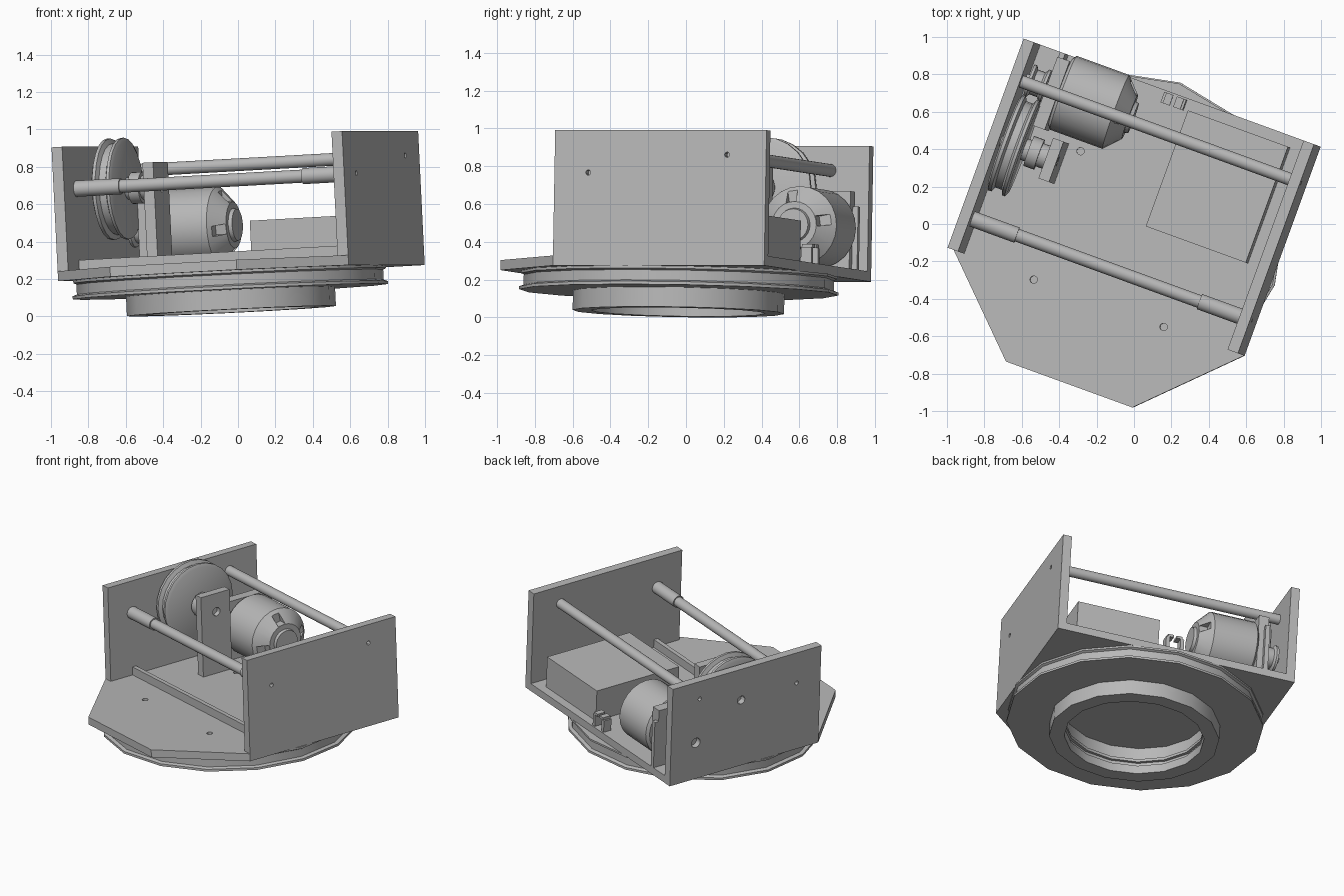
import bpy, bmesh
from math import cos, sin, pi, radians
from mathutils import Matrix, Vector

cube = bpy.data.objects.get("Cube")
if cube:
    bpy.data.objects.remove(cube, do_unlink=True)

# The whole mechanism is turned on the ground and tilted slightly
FRAME = Matrix.Rotation(radians(-20), 4, 'Z') @ Matrix.Rotation(radians(-3), 4, 'Y')

grey = bpy.data.materials.new("plain grey")
grey.use_nodes = True
GREY = (0.48, 0.48, 0.48, 1)
grey.diffuse_color = GREY
grey.node_tree.nodes["Principled BSDF"].inputs["Base Color"].default_value = GREY


def finish(name, bm):
    bmesh.ops.recalc_face_normals(bm, faces=bm.faces)
    mesh = bpy.data.meshes.new(name)
    bm.to_mesh(mesh)
    bm.free()
    mesh.materials.append(grey)
    obj = bpy.data.objects.new(name, mesh)
    bpy.context.scene.collection.objects.link(obj)
    obj.matrix_world = FRAME
    return obj


def box(name, x, y, z):
    bm = bmesh.new()
    bmesh.ops.create_cube(bm, size=1)
    for v in bm.verts:
        v.co = [lo + (hi - lo) * (c + 0.5) for (lo, hi), c in zip((x, y, z), v.co)]
    return finish(name, bm)


def prism(name, outline, z0, z1):
    bm = bmesh.new()
    face = bm.faces.new([bm.verts.new((x, y, z0)) for x, y in outline])
    top = bmesh.ops.extrude_face_region(bm, geom=[face])["geom"]
    for v in top:
        if isinstance(v, bmesh.types.BMVert):
            v.co.z = z1
    return finish(name, bm)


def lathe(name, profile, a, b, axis='X', sides=24, closed=False):
    """Turn (position, radius) points about a line along X (at y=a, z=b) or Z (at x=a, y=b)."""
    bm = bmesh.new()
    rings = []
    for p, r in profile:
        ring = []
        for i in range(sides):
            c, s = r * cos(2 * pi * i / sides), r * sin(2 * pi * i / sides)
            ring.append(bm.verts.new((p, a + c, b + s) if axis == 'X' else (a + c, b + s, p)))
        rings.append(ring)
    pairs = list(zip(rings, rings[1:]))
    if closed:
        pairs.append((rings[-1], rings[0]))
    else:
        bm.faces.new(rings[0])
        bm.faces.new(rings[-1])
    for lower, upper in pairs:
        for i in range(sides):
            j = (i + 1) % sides
            bm.faces.new((lower[i], lower[j], upper[j], upper[i]))
    return finish(name, bm)


def cut(obj, cutters):
    for c in cutters:
        c.hide_render = True
        mod = obj.modifiers.new("cut", 'BOOLEAN')
        mod.operation, mod.solver, mod.object = 'DIFFERENCE', 'EXACT', c
    deps = bpy.context.evaluated_depsgraph_get()
    obj.data = bpy.data.meshes.new_from_object(obj.evaluated_get(deps))
    obj.modifiers.clear()
    for c in cutters:
        bpy.data.objects.remove(c, do_unlink=True)


def drill(a, b, r, lo, hi, axis='X'):
    return lathe("drill", [(lo, r), (hi, r)], a, b, axis, 12)


# Main dimensions
CX = -0.0175
LEFT, RIGHT, WALL = -0.845, 0.81, 0.06
FRONT, BACK = -0.46, 0.73
FLOOR, DECK, TOP = 0.233, 0.286, 0.95
IN_L, IN_R = LEFT + WALL, RIGHT - WALL
FRONT_ROD, BACK_ROD = (-0.27, 0.725), (0.51, 0.82)
WHEEL, MOTOR = (0.175, 0.72), (0.53, 0.5)

# Base plate with drilled holes
base = prism("base_plate", [(LEFT, BACK), (RIGHT, BACK), (RIGHT, FRONT),
                            (CX + 0.36, -0.925), (CX - 0.36, -0.925), (LEFT, FRONT)], FLOOR, DECK)
cut(base, [drill(CX + sx * 0.37, y, 0.02, DECK - 0.03, DECK + 0.1, 'Z')
           for sx in (-1, 1) for y in (-0.463, 0.268)])

# Side walls with bolt holes
right_wall = box("left_side_wall", (IN_R, RIGHT), (FRONT, BACK), (FLOOR, TOP))
cut(right_wall, [drill(*p, 0.014, RIGHT - 0.04, RIGHT + 0.1) for p in (FRONT_ROD, BACK_ROD)])
left_wall = box("right_side_wall", (LEFT, IN_L), (FRONT, BACK), (FLOOR, TOP))
cut(left_wall, [drill(*p, r, LEFT - 0.1, LEFT + 0.04)
                for p, r in ((FRONT_ROD, 0.014), (BACK_ROD, 0.014), (WHEEL, 0.03), (MOTOR, 0.035))])

# Turntable ring below the base
lathe("turntable_ring", [(0.03, 0.46), (0.03, 0.56), (0.134, 0.56), (0.134, 0.845), (0.15, 0.845),
                         (0.158, 0.822), (0.212, 0.822), (0.22, 0.838), (FLOOR, 0.838),
                         (FLOOR, 0.48), (0.14, 0.48), (0.14, 0.46), (0.12, 0.46),
                         (0.12, 0.48), (0.09, 0.48), (0.09, 0.46)],
      CX, -0.05, 'Z', 16, closed=True)

# Cross rods and low stiffening bar
lathe("front_rod", [(IN_L, 0.043), (-0.53, 0.043), (-0.53, 0.035), (0.51, 0.035),
                    (0.51, 0.043), (IN_R, 0.043)], *FRONT_ROD)
lathe("back_rod", [(IN_L, 0.034), (IN_R, 0.034)], *BACK_ROD)
box("stiffening_bar", (IN_L, IN_R), (-0.285, -0.255), (DECK, 0.343))

# Electronics box
box("control_box", (0.09, 0.66), (0.01, 0.67), (DECK, 0.508))

# Grooved wheel, hub, shaft and bearing bracket
lathe("grooved_wheel", [(-0.768, 0.25), (-0.758, 0.272), (-0.74, 0.272), (-0.728, 0.245),
                        (-0.69, 0.245), (-0.678, 0.272), (-0.662, 0.272), (-0.652, 0.25)], *WHEEL)
lathe("wheel_hub", [(-0.655, 0.06), (-0.625, 0.06), (-0.625, 0.085), (-0.565, 0.085),
                    (-0.565, 0.065), (-0.52, 0.065)], *WHEEL)
lathe("wheel_shaft", [(IN_L - 0.02, 0.028), (-0.5, 0.028)], *WHEEL, sides=16)
bracket = box("bearing_bracket", (-0.52, -0.46), (0.055, 0.285), (DECK, 0.85))
cut(bracket, [drill(*WHEEL, 0.03, -0.495, -0.4)])

# Motor with slotted end bell
motor = lathe("motor", [(-0.585, 0.19), (-0.57, 0.21), (-0.27, 0.21), (-0.19, 0.125),
                        (-0.19, 0.09), (-0.17, 0.085)], *MOTOR)
slots = []
for k in range(4):
    slot = box("slot", (-0.25, -0.1), (0.125, 0.3), (-0.028, 0.028))
    turn = Matrix.Rotation(radians(10 + 90 * k), 4, 'X')
    slot.data.transform(Matrix.Translation(Vector((0, *MOTOR))) @ turn)
    slots.append(slot)
cut(motor, slots)

# Motor mount, shaft and small pulley
box("motor_mount", (-0.655, -0.585), (0.31, 0.70), (DECK, 0.70))
box("mount_flange", (-0.655, -0.625), (0.70, BACK), (DECK, 0.62))
lathe("motor_shaft", [(IN_L - 0.02, 0.03), (-0.65, 0.03)], *MOTOR, sides=16)
lathe("motor_pulley", [(-0.765, 0.09), (-0.75, 0.09), (-0.738, 0.07), (-0.695, 0.07),
                       (-0.683, 0.09), (-0.668, 0.09)], *MOTOR)

# Cable clip: two small hooks on the back edge
for label, x, lip in (("left", 0.03, -1), ("right", -0.07, 1)):
    box(label + "_clip_post", (x, x + 0.025), (0.66, 0.72), (DECK, 0.37))
    ends = sorted((x + 0.0125, x + 0.0125 + lip * 0.04))
    box(label + "_clip_lip", ends, (0.66, 0.72), (0.37, 0.388))

# Smooth round surfaces while keeping edges crisp
bpy.ops.object.select_all(action='DESELECT')
for obj in bpy.context.scene.objects:
    if obj.type == 'MESH' and obj.data.materials and obj.data.materials[0] == grey:
        obj.select_set(True)
        bpy.context.view_layer.objects.active = obj
bpy.ops.object.shade_smooth_by_angle(angle=radians(30))
